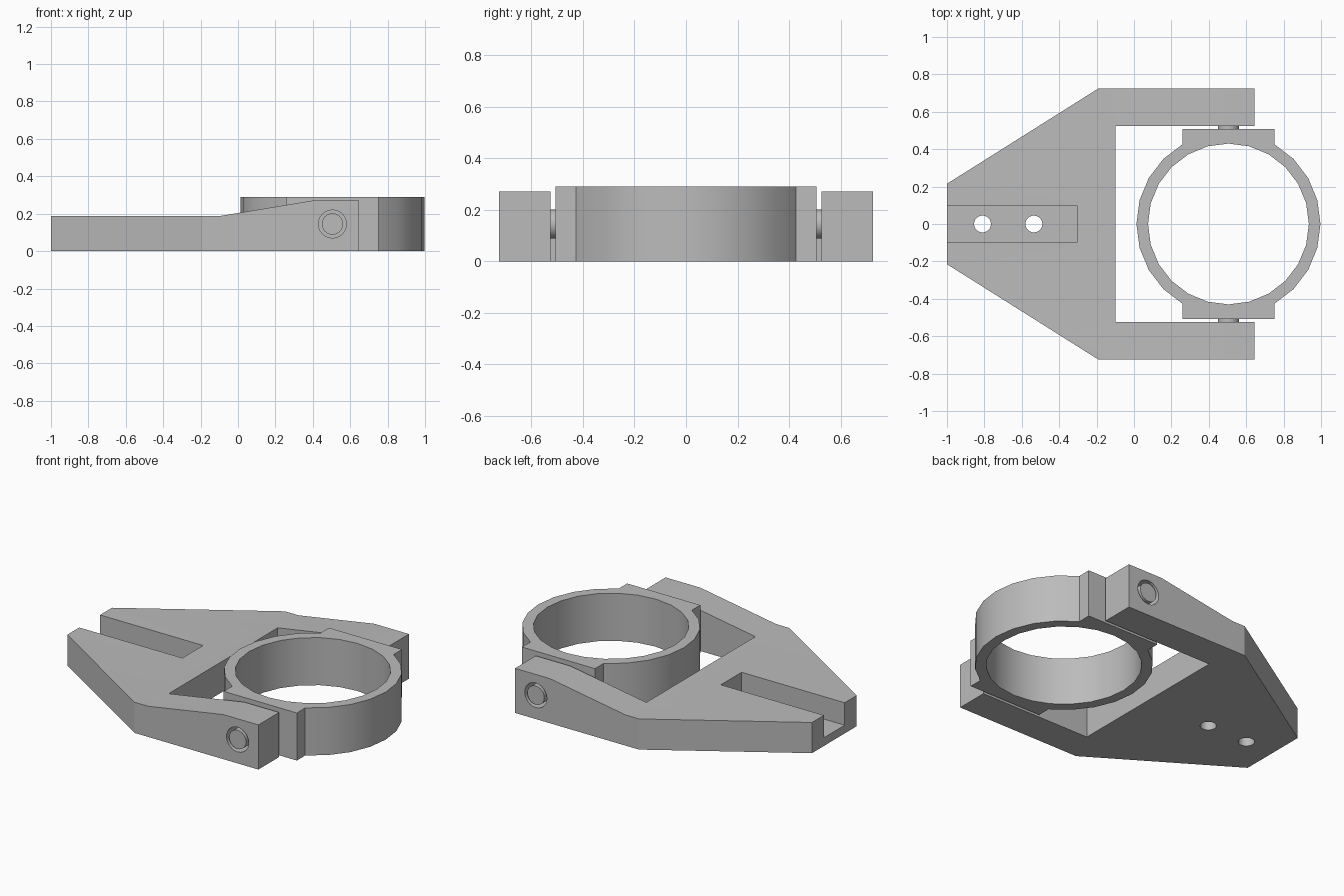
import bpy, bmesh, math

default = bpy.data.objects.get("Cube")
if default:
    bpy.data.objects.remove(default, do_unlink=True)

grey = bpy.data.materials.new("mid grey")
grey.use_nodes = True
colour = (0.5, 0.5, 0.5, 1)
grey.diffuse_color = colour
grey.node_tree.nodes["Principled BSDF"].inputs["Base Color"].default_value = colour

PIVOT_X, PIVOT_Z = 0.505, 0.145
ARM_OUT, ARM_IN, LUG_Y = 0.725, 0.525, 0.507


def prism(name, points, low, high, axis="z", holes=()):
    """Extrude a closed profile along z (points are x, y) or y (points are x, z)."""
    place = (lambda a, b, h: (a, b, h)) if axis == "z" else (lambda a, b, h: (a, h, b))
    bm = bmesh.new()
    edges = []
    for loop in (points, *holes):
        verts = [bm.verts.new(place(a, b, low)) for a, b in loop]
        edges += [bm.edges.new((v, verts[i - 1])) for i, v in enumerate(verts)]
    if holes:
        bmesh.ops.triangle_fill(bm, use_beauty=True, edges=edges)
    else:
        bm.faces.new(verts)
    grown = bmesh.ops.extrude_face_region(bm, geom=bm.faces[:], use_keep_orig=True)
    moved = [g for g in grown["geom"] if isinstance(g, bmesh.types.BMVert)]
    bmesh.ops.translate(bm, verts=moved, vec=place(0, 0, high - low))
    bmesh.ops.recalc_face_normals(bm, faces=bm.faces[:])
    mesh = bpy.data.meshes.new(name)
    bm.to_mesh(mesh)
    bm.free()
    mesh.materials.append(grey)
    obj = bpy.data.objects.new(name, mesh)
    bpy.context.collection.objects.link(obj)
    return obj


def arc(x, y, radius, start=0, end=360, steps=24):
    count = steps if end - start == 360 else steps + 1
    angles = [math.radians(start + (end - start) * i / steps) for i in range(count)]
    return [(x + radius * math.cos(a), y + radius * math.sin(a)) for a in angles]


def rectangle(x0, y0, x1, y1):
    return [(x0, y0), (x1, y0), (x1, y1), (x0, y1)]


def cut(target, cutter):
    mod = target.modifiers.new(cutter.name, "BOOLEAN")
    mod.operation, mod.solver, mod.object = "DIFFERENCE", "EXACT", cutter
    bpy.context.view_layer.objects.active = target
    bpy.ops.object.modifier_apply(modifier=mod.name)
    bpy.data.objects.remove(cutter, do_unlink=True)


def smooth(obj):
    bpy.ops.object.select_all(action="DESELECT")
    obj.select_set(True)
    bpy.context.view_layer.objects.active = obj
    bpy.ops.object.shade_smooth_by_angle(angle=math.radians(30))


# Forked frame, symmetric front to back
half = [(-1, 0.215), (-0.19, ARM_OUT), (0.645, ARM_OUT), (0.645, ARM_IN), (-0.1, ARM_IN)]
frame = prism("forked_frame", half + [(x, -y) for x, y in reversed(half)], 0, 0.272)

# Low rear deck with a ramp up to the arm ends
cut(frame, prism("ramp_cutter", [(-1.1, 0.187), (-0.1, 0.187), (0.41, 0.272),
                                 (0.41, 0.4), (-1.1, 0.4)], -1, 1, "y"))
# Mounting slot and its two screw holes
cut(frame, prism("slot_cutter", rectangle(-1.1, -0.1, -0.305, 0.1), 0.05, 0.4))
for x in (-0.81, -0.535):
    cut(frame, prism("screw_cutter", arc(x, 0, 0.045), -0.1, 0.1))
# Pivot bores through both arms
cut(frame, prism("bore_cutter", arc(PIVOT_X, PIVOT_Z, 0.075), -1, 1, "y"))
smooth(frame)

# Ring with a flat lug on each side
outline = []
for start in (-60, 120):
    side = 1 if start < 0 else -1
    outline += arc(PIVOT_X, 0, 0.492, start, start + 120, 8)
    outline += [(PIVOT_X + side * 0.247, side * LUG_Y), (PIVOT_X - side * 0.247, side * LUG_Y)]
ring = prism("pivoting_ring", outline, 0, 0.29, holes=[arc(PIVOT_X, 0, 0.43)])
smooth(ring)

# Pivot pins from the lugs to the outside of the arms
for name, side in (("front_pivot_pin", -1), ("back_pivot_pin", 1)):
    ends = sorted((side * LUG_Y, side * ARM_OUT))
    smooth(prism(name, arc(PIVOT_X, PIVOT_Z, 0.057), *ends, "y"))
